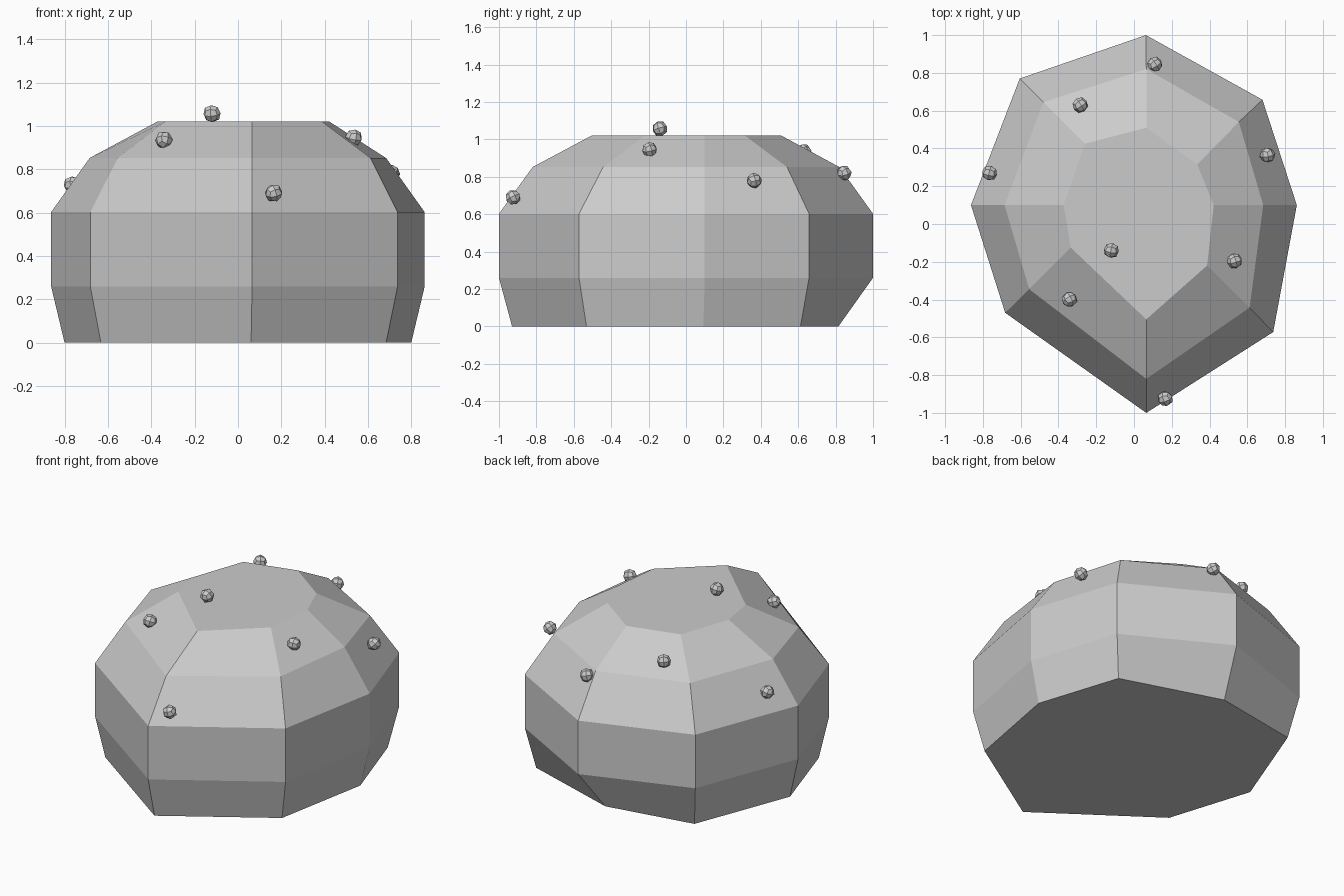
import bpy, bmesh, random

if "Cube" in bpy.data.objects:
    bpy.data.objects.remove(bpy.data.objects["Cube"])

random.seed(4)

# Outlines of the eight-sided bun, counter-clockwise from the back corner
wide = [(0.063, 1.0), (-0.605, 0.77), (-0.863, 0.1), (-0.682, -0.47),
        (0.065, -1.0), (0.737, -0.572), (0.862, 0.1), (0.68, 0.658)]
base = [(0.0, 0.815)] + [(x * 0.928, y * 0.93) for x, y in wide[1:]]
shoulder = [(0.065, 0.82), (-0.48, 0.645), (-0.685, 0.1), (-0.555, -0.345),
            (0.065, -0.82), (0.612, -0.443), (0.684, 0.1), (0.555, 0.54)]
crown = [(0.065, 0.51), (-0.26, 0.425), (-0.373, 0.1), (-0.335, -0.125),
         (0.065, -0.505), (0.387, -0.22), (0.422, 0.1), (0.335, 0.315)]


def stacked_body(name, layers):
    """Skin a stack of (outline, height) rings and cap both ends."""
    bm = bmesh.new()
    rings = [[bm.verts.new((x, y, z)) for x, y in outline] for outline, z in layers]
    n = len(rings[0])
    for low, high in zip(rings, rings[1:]):
        for i in range(n):
            j = (i + 1) % n
            bm.faces.new((low[i], low[j], high[j], high[i]))
    bm.faces.new(rings[0][::-1])
    bm.faces.new(rings[-1])
    bmesh.ops.recalc_face_normals(bm, faces=bm.faces)
    mesh = bpy.data.meshes.new(name)
    bm.to_mesh(mesh)
    bm.free()
    obj = bpy.data.objects.new(name, mesh)
    bpy.context.collection.objects.link(obj)


# Main faceted body
stacked_body("bun_body", [(base, 0.0), (wide, 0.26), (wide, 0.602),
                          (shoulder, 0.852), (crown, 1.02)])

# Small rounded-cube seeds scattered over the top
seeds = [(0.11, 0.845, 0.82), (-0.285, 0.63, 0.935), (-0.765, 0.27, 0.728),
         (0.707, 0.365, 0.78), (0.533, -0.195, 0.945), (-0.12, -0.14, 1.057),
         (-0.342, -0.4, 0.935), (0.165, -0.925, 0.69)]
for i, spot in enumerate(seeds, 1):
    turn = [random.uniform(0, 1.5) for _ in range(3)]
    bpy.ops.mesh.primitive_cube_add(size=0.08, location=spot, rotation=turn)
    seed = bpy.context.object
    seed.name = f"seed_{i}"
    rounding = seed.modifiers.new("rounding", 'SUBSURF')
    rounding.levels = rounding.render_levels = 1
    rounding.use_limit_surface = False
